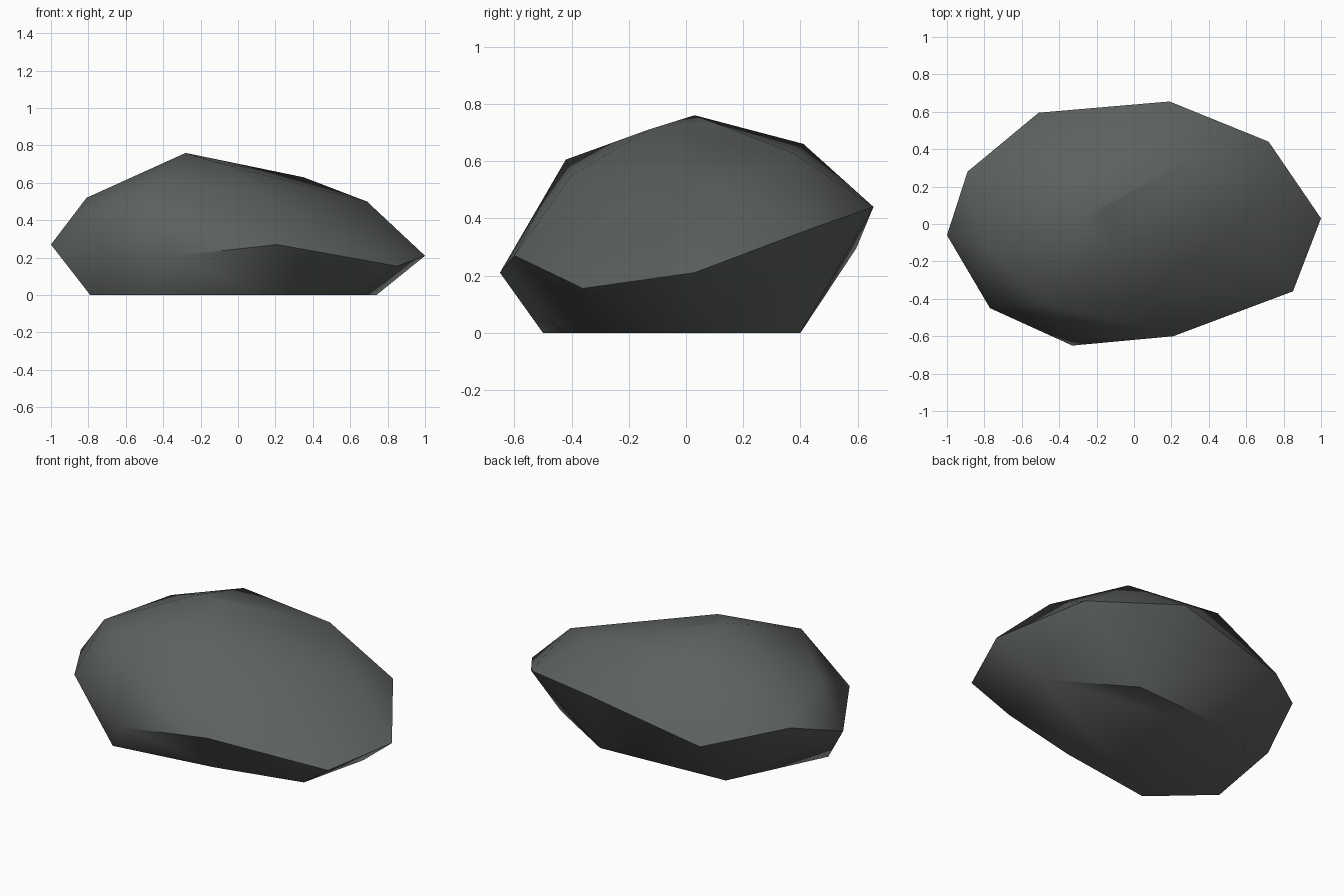
import bpy, bmesh, math

cube = bpy.data.objects.get("Cube")
if cube:
    bpy.data.objects.remove(cube, do_unlink=True)

# Stone colour
stone = bpy.data.materials.new("dark_grey_stone")
stone.use_nodes = True
colour = (0.11, 0.122, 0.113, 1)
stone.diffuse_color = colour
shader = next(n for n in stone.node_tree.nodes if n.type == 'BSDF_PRINCIPLED')
shader.inputs["Base Color"].default_value = colour
shader.inputs["Roughness"].default_value = 0.9

# Flat underside outline
base = [(-.48, -.5), (.13, -.41), (.64, -.29), (.74, .13),
        (.29, .4), (-.51, .35), (-.79, -.22)]

# Widest ring of corners
rim = [(-1, -.06, .27), (-.77, -.45, .33), (-.33, -.65, .21), (.21, -.6, .27),
       (.85, -.36, .155), (1, .03, .21), (.72, .44, .365), (.19, .655, .44),
       (-.51, .595, .295), (-.89, .28, .39)]

# Corners of the domed top
crown = [(-.81, -.11, .52), (-.47, -.42, .605), (.05, -.4, .55), (-.12, -.13, .71),
         (-.28, .03, .76), (-.16, .09, .735), (.69, .11, .5), (.35, .37, .63),
         (-.25, .41, .66), (-.62, .25, .58)]

# Boulder wrapped around all corners
bm = bmesh.new()
for co in [(x, y, 0) for x, y in base] + rim + crown:
    bm.verts.new(co)
bmesh.ops.convex_hull(bm, input=bm.verts[:])
loose = [v for v in bm.verts if not v.link_faces]
bmesh.ops.delete(bm, geom=loose, context='VERTS')
bmesh.ops.recalc_face_normals(bm, faces=bm.faces[:])
mesh = bpy.data.meshes.new("boulder")
bm.to_mesh(mesh)
bm.free()
mesh.materials.append(stone)
boulder = bpy.data.objects.new("boulder", mesh)
bpy.context.collection.objects.link(boulder)

# Soft facets with a few crisp ridges
bpy.ops.object.select_all(action='DESELECT')
boulder.select_set(True)
bpy.context.view_layer.objects.active = boulder
bpy.ops.object.shade_smooth_by_angle(angle=math.radians(50))
